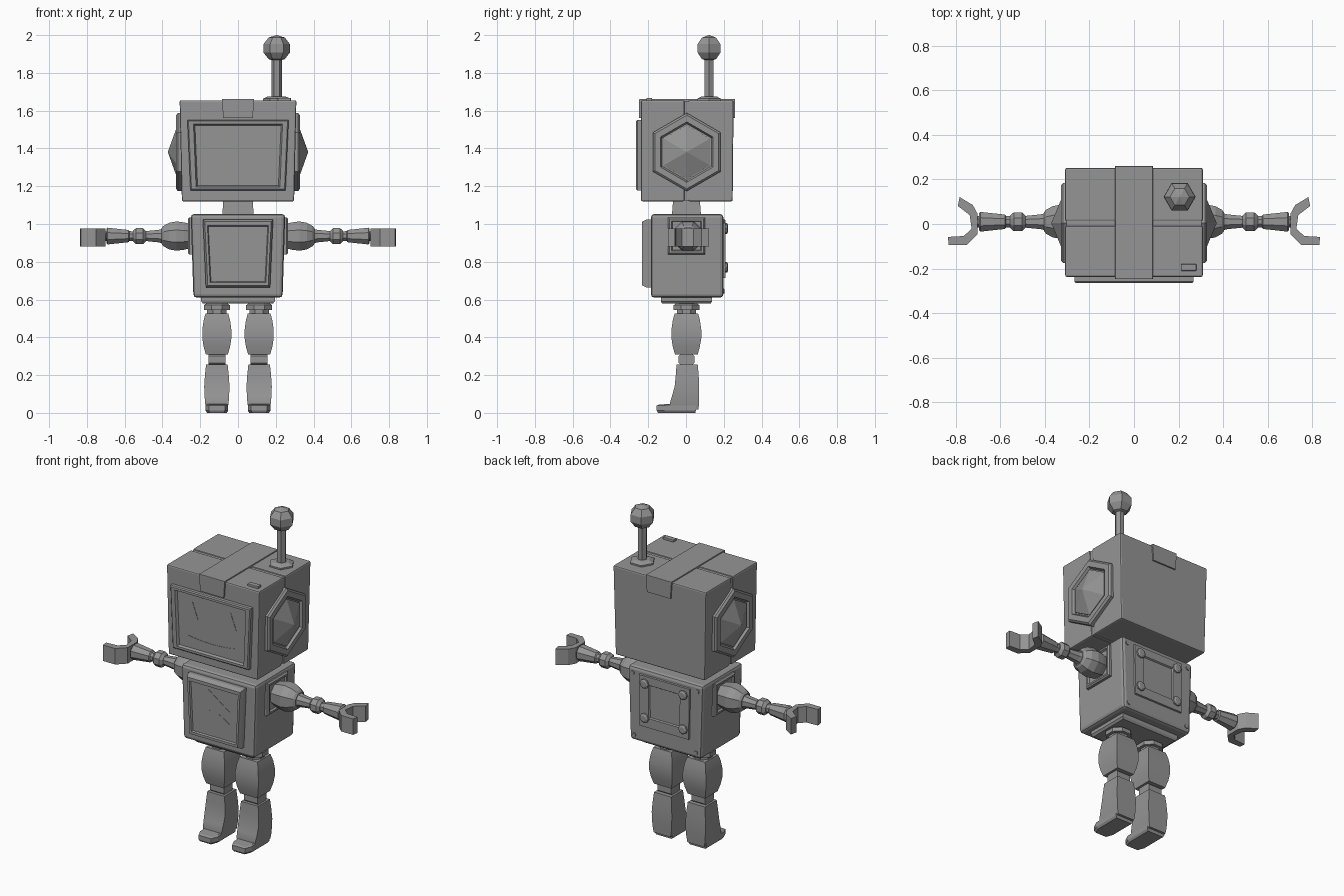
import bpy, bmesh, math
from mathutils import Vector

metal = bpy.data.materials.new("grey metal")
metal.diffuse_color = (0.3, 0.3, 0.3, 1)


def skin(name, rings, mirror=False, bevel=0.0, smooth=0):
    """Join equal rings of points into a capped solid."""
    bm = bmesh.new()
    vs = [[bm.verts.new(p) for p in r] for r in rings]
    n = len(rings[0])
    for a, b in zip(vs, vs[1:]):
        for i in range(n):
            j = (i + 1) % n
            bm.faces.new((a[i], a[j], b[j], b[i]))
    bm.faces.new(vs[0])
    bm.faces.new(vs[-1])
    bmesh.ops.recalc_face_normals(bm, faces=bm.faces)
    me = bpy.data.meshes.new(name)
    bm.to_mesh(me)
    bm.free()
    me.materials.append(metal)
    if smooth:
        for p in me.polygons:
            p.use_smooth = True
        me.set_sharp_from_angle(angle=math.radians(smooth))
    ob = bpy.data.objects.new(name, me)
    bpy.context.collection.objects.link(ob)
    if bevel:
        m = ob.modifiers.new("bevel", 'BEVEL')
        m.width, m.segments, m.limit_method = bevel, 2, 'ANGLE'
    if mirror:
        ob.modifiers.new("mirror", 'MIRROR')
    return ob


def tower(name, levels, cx=0, **kw):
    """Rectangles stacked in z: (half width, y0, y1, z)."""
    return skin(name, [[(cx - w, a, z), (cx + w, a, z), (cx + w, b, z), (cx - w, b, z)]
                       for w, a, b, z in levels], **kw)


def panel(name, levels, **kw):
    """Tapered rectangles stacked in y: (top half width, bottom half width, z0, z1, y)."""
    return skin(name, [[(-b, y, z0), (b, y, z0), (t, y, z1), (-t, y, z1)]
                       for t, b, z0, z1, y in levels], **kw)


def lathe(name, axis, centre, profile, n=8, turn=0.0, **kw):
    """Round part along an axis: profile of (position, radius)."""
    rings = []
    for d, r in profile:
        ring = []
        for i in range(n):
            t = 2 * math.pi * i / n + turn
            c, s = r * math.cos(t), r * math.sin(t)
            off = {'x': (d, c, s), 'y': (c, d, s), 'z': (c, s, d)}[axis]
            ring.append(Vector(centre) + Vector(off))
        rings.append(ring)
    return skin(name, rings, **kw)


def plate(name, outline, y, thick=0.002, **kw):
    """Thin cut-out facing the front."""
    return skin(name, [[(x, yy, z) for x, z in outline] for yy in (y, y - thick)], **kw)


# Head: two shells around a slightly smaller core, leaving a seam
tower("head_core", [(0.29, -0.2, 0.2, 1.125), (0.303, -0.2, 0.2, 1.648)])
tower("head_front_shell", [(0.297, -0.238, -0.008, 1.12), (0.309, -0.238, -0.008, 1.655)], bevel=0.008)
tower("head_back_shell", [(0.297, 0.012, 0.247, 1.12), (0.309, 0.012, 0.252, 1.655)], bevel=0.008)

# Strap folded over the head
tower("strap_top", [(0.085, -0.248, 0.26, 1.64), (0.085, -0.248, 0.26, 1.662)], bevel=0.003)
panel("strap_front", [(0.085, 0.078, 1.56, 1.66, -0.22), (0.085, 0.078, 1.56, 1.66, -0.248)])
panel("strap_back", [(0.085, 0.078, 1.56, 1.66, 0.23), (0.085, 0.078, 1.56, 1.66, 0.26)])

# Screen with stepped frame, eyes and smile
panel("screen", [(0.268, 0.252, 1.178, 1.55, -0.22), (0.268, 0.252, 1.178, 1.55, -0.258),
                 (0.262, 0.246, 1.184, 1.544, -0.264), (0.236, 0.222, 1.197, 1.53, -0.264),
                 (0.228, 0.214, 1.204, 1.522, -0.25)])
plate("eye", [(0.09, 1.385), (0.165, 1.385), (0.127, 1.485)], -0.25, mirror=True)
arc = [-1 + i / 5 for i in range(11)]
plate("smile", [(0.153 * t, 1.25 + 0.025 * t * t) for t in arc] +
      [(0.153 * t, 1.262 + 0.013 * t * t + 0.001) for t in reversed(arc)], -0.25)

# Hexagonal ears
lathe("ear_frame", 'x', (0, 0.004, 1.381), [(0.27, 0.207), (0.318, 0.207), (0.328, 0.195),
      (0.328, 0.16), (0.312, 0.15)], 6, math.pi / 2, mirror=True)
lathe("ear_cone", 'x', (0, 0.004, 1.381), [(0.3, 0.143), (0.32, 0.143), (0.371, 0.002)],
      6, math.pi / 2, mirror=True)

# Antenna and top button
lathe("antenna_base", 'z', (0.205, 0.122, 0), [(1.645, 0.072), (1.664, 0.072), (1.676, 0.045)], 6)
lathe("antenna_pole", 'z', (0.205, 0.122, 0), [(1.65, 0.027), (1.9, 0.027)], 6)
ball = [math.radians(a) for a in (-88, -54, -18, 18, 54, 88)]
lathe("antenna_ball", 'z', (0.205, 0.122, 1.93), [(0.07 * math.sin(a), 0.074 * math.cos(a))
      for a in ball], 6)
tower("top_button", [(0.035, -0.21, -0.18, 1.65), (0.035, -0.21, -0.18, 1.668)], cx=0.245, bevel=0.003)

# Neck, torso and hips
tower("neck", [(0.083, -0.075, 0.08, 1.04), (0.078, -0.068, 0.073, 1.13)])
tower("torso", [(0.236, -0.186, 0.198, 0.61), (0.25, -0.186, 0.198, 1.053)], bevel=0.018)
tower("hips", [(0.185, -0.125, 0.13, 0.578), (0.195, -0.133, 0.138, 0.59), (0.195, -0.133, 0.138, 0.63)])

# Chest panel with bolt emblem
panel("chest_panel", [(0.186, 0.17, 0.664, 1.025, -0.17), (0.186, 0.17, 0.664, 1.025, -0.208),
                      (0.176, 0.16, 0.675, 1.012, -0.232), (0.162, 0.148, 0.69, 0.992, -0.232),
                      (0.157, 0.143, 0.695, 0.987, -0.222)])
plate("chest_bolt", [(-0.04, 0.97), (0.1, 0.87), (0.03, 0.838), (0.1, 0.797), (-0.14, 0.685),
                     (-0.045, 0.78), (-0.088, 0.802), (0.01, 0.88)], -0.222)

# Back panel and rivets
panel("back_panel", [(0.172, 0.166, 0.71, 1.025, 0.18), (0.168, 0.162, 0.715, 1.02, 0.208),
                     (0.105, 0.102, 0.772, 0.972, 0.208), (0.1, 0.097, 0.777, 0.967, 0.2)])
for z in (0.77, 0.976):
    lathe("back_rivet", 'y', (0.128, 0, z), [(0.19, 0.028), (0.217, 0.028), (0.223, 0.018)], 8, mirror=True)
for x, z in ((0.205, 0.645), (0.215, 1.015)):
    lathe("corner_rivet", 'y', (x, 0, z), [(0.19, 0.013), (0.203, 0.012)], 8, mirror=True)

# Arms: square socket, shoulder, arm, elbow, forearm, claw
q = math.sqrt(2)
lathe("shoulder_socket", 'x', (0, 0.003, 0.937), [(0.22, 0.098 * q), (0.258, 0.098 * q),
      (0.266, 0.09 * q), (0.266, 0.08 * q), (0.255, 0.075 * q)], 4, math.pi / 4, mirror=True)
arm = (0, 0.01, 0.936)
lathe("shoulder", 'x', arm, [(0.24, 0.066), (0.285, 0.078), (0.325, 0.084), (0.365, 0.076),
      (0.395, 0.058), (0.405, 0.045)], 8, math.pi / 8, mirror=True)
lathe("upper_arm", 'x', arm, [(0.39, 0.044), (0.42, 0.036), (0.5, 0.027)], 8, math.pi / 8, mirror=True)
lathe("elbow", 'x', arm, [(0.488, 0.03), (0.503, 0.046), (0.54, 0.046), (0.556, 0.03)],
      8, math.pi / 8, mirror=True)
lathe("forearm", 'x', arm, [(0.54, 0.027), (0.575, 0.028), (0.58, 0.035), (0.69, 0.048), (0.697, 0.04)],
      8, math.pi / 8, mirror=True)
lathe("wrist", 'x', arm, [(0.68, 0.027), (0.715, 0.027)], 8, math.pi / 8, mirror=True)
claw = [(0.783, 0.121), (0.791, 0.081), (0.738, 0.04), (0.729, -0.022), (0.765, -0.054), (0.836, -0.058),
        (0.832, -0.094), (0.751, -0.094), (0.702, -0.045), (0.702, 0.045), (0.724, 0.085)]
skin("claw", [[(x, y, z) for x, y in claw] for z in (0.88, 0.976)], mirror=True)

# Legs
LX = 0.112
lathe("hip_joint", 'z', (LX, 0.003, 0), [(0.5, 0.055), (0.545, 0.055), (0.546, 0.074),
      (0.57, 0.074), (0.58, 0.06)], 8, math.pi / 8, mirror=True)
tower("thigh", [(0.058, -0.058, 0.062, 0.308), (0.07, -0.07, 0.073, 0.35), (0.077, -0.077, 0.081, 0.395),
                (0.077, -0.077, 0.081, 0.44), (0.07, -0.07, 0.074, 0.49), (0.06, -0.06, 0.064, 0.527)],
      cx=LX, mirror=True, smooth=35)
lathe("knee", 'x', (LX, 0.003, 0.283), [(-0.045, 0.046), (0.045, 0.046)], 8, math.pi / 8, mirror=True)
tower("shin", [(0.056, -0.08, 0.067, 0.018), (0.062, -0.086, 0.068, 0.05), (0.065, -0.074, 0.07, 0.09),
               (0.067, -0.06, 0.07, 0.14), (0.063, -0.054, 0.067, 0.2), (0.057, -0.05, 0.062, 0.257)],
      cx=LX, mirror=True, smooth=35)


def sole(w, toe, heel, z, rise=0.0):
    """Foot outline with cut toe corners."""
    pts = [(-0.7 * w, toe), (0.7 * w, toe), (w, toe + 0.04), (w, heel), (-w, heel), (-w, toe + 0.04)]
    return [(LX + x, y, z + rise * (y - toe)) for x, y in pts]


skin("foot", [sole(0.052, -0.148, 0.05, 0), sole(0.06, -0.155, 0.052, 0.012),
              sole(0.06, -0.155, 0.052, 0.038, 0.05), sole(0.053, -0.145, 0.05, 0.044, 0.06)], mirror=True)
